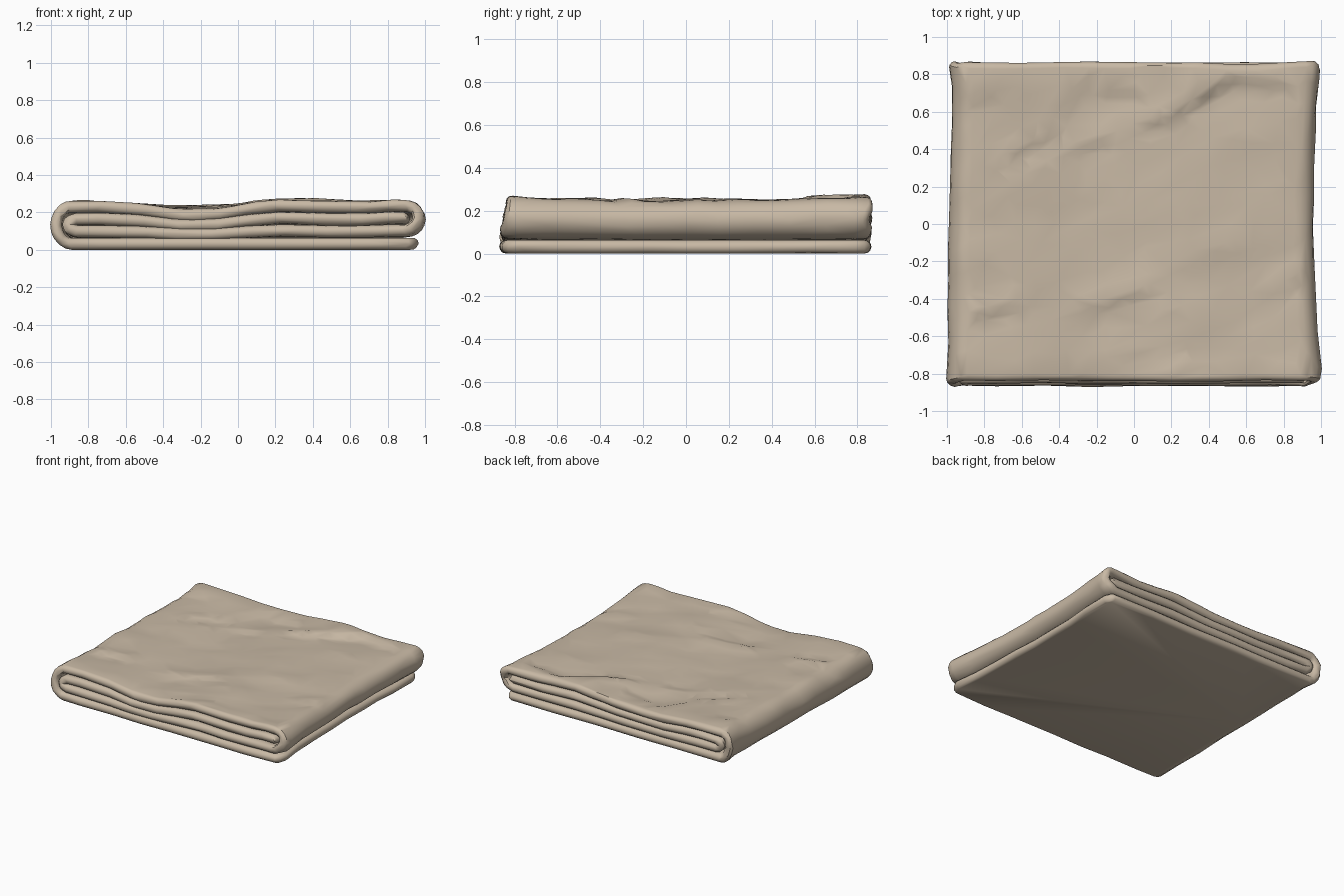
import bpy, bmesh, math
from mathutils import Vector, noise

cube = bpy.data.objects.get("Cube")
if cube:
    bpy.data.objects.remove(cube, do_unlink=True)

# Cloth colour
cloth = bpy.data.materials.new("beige_cloth")
cloth.use_nodes = True
tan = (0.58, 0.485, 0.375, 1)
cloth.diffuse_color = tan
bsdf = cloth.node_tree.nodes["Principled BSDF"]
bsdf.inputs["Base Color"].default_value = tan
bsdf.inputs["Roughness"].default_value = 0.9

HALF = 0.032    # half thickness of one layer
WIDTH = 0.862   # half width in y
FLAT, ROUND = 44, 6   # section steps along the strip and round each edge


def run(x0, x1, z, n=44):
    return [Vector((x0 + (x1 - x0) * i / n, 0, z)) for i in range(n + 1)]


def fold(cx, z0, z1, reach, n=10):
    """Half ellipse joining two layers."""
    mid, rad = (z0 + z1) / 2, (z0 - z1) / 2
    return [Vector((cx + reach * math.sin(math.pi * i / n), 0,
                    mid + rad * math.cos(math.pi * i / n))) for i in range(1, n)]


# Folding path: bottom, outer left fold, top, right fold, inner left fold
path = (run(0.93, -0.89, 0.033) + fold(-0.89, 0.033, 0.226, -0.08)
        + run(-0.89, 0.895, 0.226) + fold(0.895, 0.226, 0.098, 0.073)
        + run(0.895, -0.845, 0.098) + fold(-0.845, 0.098, 0.162, -0.06, 8)
        + run(-0.845, 0.885, 0.162))

# Diagonal creases on the top: start, end, strength
creases = [((0.08, 0.5), (0.5, 0.74), 0.021), ((0.5, 0.77), (0.85, 0.72), 0.013),
           ((-0.72, 0.32), (-0.38, 0.5), 0.015), ((-0.42, 0.54), (-0.25, 0.78), 0.014),
           ((-0.25, -0.47), (0.1, -0.36), 0.015), ((-0.85, -0.5), (-0.58, -0.44), 0.016),
           ((-0.5, 0.0), (-0.1, 0.18), 0.009), ((-0.2, 0.69), (0.05, 0.7), 0.014),
           ((0.0, -0.72), (0.45, -0.62), 0.010), ((0.78, -0.35), (0.93, -0.28), 0.012),
           ((-0.25, 0.4), (0.15, 0.56), 0.010), ((-0.95, 0.6), (-0.75, 0.72), 0.010)]


def crease_height(x, y):
    h = 0
    for a, b, k in creases:
        a, b, p = Vector(a), Vector(b), Vector((x, y))
        d = b - a
        length = d.length
        d /= length
        t = (p - a).dot(d) / length
        s = (d.x * (p.y - a.y) - d.y * (p.x - a.x)) / 0.035
        h += k * s * math.exp(-s * s / 2 - max(0, abs(t - 0.5) - 0.35) ** 2 * 30)
    return h


def top_height(x, y):
    """Broad sag and lift of the top layer."""
    v = y / WIDTH
    h = 0.018 * v ** 4 + 0.012 * x * x - 0.016
    h += 0.012 * math.exp(-((x - 0.25) / 0.25) ** 2)
    sag = math.exp(-((x + 0.25) / 0.3) ** 2)
    h -= sag * (0.018 + 0.024 * max(0, -v) ** 3)
    along, across = x * 0.9 + y * 0.45, y * 0.9 - x * 0.45
    h += 0.012 * noise.noise(Vector((along * 1.8, across * 5, 3)))
    h += 0.009 * noise.noise(Vector((along * 4, across * 9, 8)))
    return h


def drape(p, layer_z):
    """Flare the corners, shift the edges and wrinkle the cloth."""
    x, y, z = p
    v = y / WIDTH
    side = min(1, max(0, (abs(x) - 0.3) / 0.6))
    lift = min(1, max(0, (layer_z - 0.04) / 0.17))
    if x > 0:
        x -= side * 0.04 * max(0, 1 - (v - 0.1) ** 2)
        x += side * lift * 0.012 * max(0, v)
    else:
        x += side * (0.018 * (v + 1) - 0.025 * max(0, v - 0.85) / 0.15)
    # Rounded corners on the free end of the bottom layer
    x -= (1 - lift) * 0.05 * side * max(0, (abs(v) - 0.9) / 0.1) ** 2 * (x > 0)
    if y < 0:
        middle = 1 - abs(layer_z - 0.11) / 0.12
        y += min(1, -v) * (0.024 * lift - 0.012 * middle)
    y += 0.014 * noise.noise(Vector((x * 2.5, layer_z * 30, v * 2))) * abs(v)
    z += lift * top_height(x, y)
    z += max(0, (layer_z - 0.16) / 0.066) * crease_height(x, y)
    rough = noise.noise_vector(Vector((x * 4, y * 4, z * 9)))
    z += rough.z * 0.005 * lift
    x += rough.x * 0.010 * side
    return Vector((x, y, max(z, 0.001)))


def ring_section():
    """Flat strip with round edges, as (y, offset) pairs."""
    flat = WIDTH - HALF
    pts = []
    for sgn in (1, -1):
        pts += [(sgn * flat * (2 * i / FLAT - 1), -sgn) for i in range(FLAT)]
        for i in range(ROUND):
            a = math.pi * i / ROUND
            pts.append((sgn * (flat + HALF * math.sin(a)), sgn * -math.cos(a)))
    return pts


section = ring_section()
bm = bmesh.new()


def make_ring(centre, normal, layer_z):
    return [bm.verts.new(drape(centre + Vector((0, y, 0)) + normal * HALF * o, layer_z))
            for y, o in section]


# Sweep the strip along the folding path
rings = []
total = len(path)
for i, c in enumerate(path):
    tangent = (path[min(i + 1, total - 1)] - path[max(i - 1, 0)]).normalized()
    rings.append(make_ring(c, Vector((-tangent.z, 0, tangent.x)), c.z))

# Rounded hems at both ends of the path
for c, out in ((path[0], -1), (path[-1], 1)):
    for k in (1, 2, 3, 4):
        a = k * math.pi / 9
        ring = make_ring(c + Vector((HALF * math.sin(a), 0, 0)),
                         Vector((0, 0, out * math.cos(a))), c.z)
        rings.insert(0 if out < 0 else len(rings), ring)

count = len(section)
for a, b in zip(rings, rings[1:]):
    for j in range(count):
        k = (j + 1) % count
        bm.faces.new((a[j], a[k], b[k], b[j]))
far = 2 * FLAT + ROUND
for ring in (rings[0], rings[-1]):
    for j in range(FLAT):
        bm.faces.new((ring[j], ring[j + 1], ring[far - j - 1], ring[far - j]))
    bm.faces.new(ring[FLAT:FLAT + ROUND + 1])
    bm.faces.new(ring[far:] + ring[:1])
bmesh.ops.recalc_face_normals(bm, faces=bm.faces)

# Settle on the floor and centre
lo = Vector([min(v.co[i] for v in bm.verts) for i in range(3)])
hi = Vector([max(v.co[i] for v in bm.verts) for i in range(3)])
bmesh.ops.translate(bm, verts=bm.verts,
                    vec=(-(lo.x + hi.x) / 2, -(lo.y + hi.y) / 2, -lo.z))

mesh = bpy.data.meshes.new("folded_blanket")
bm.to_mesh(mesh)
bm.free()
mesh.materials.append(cloth)
blanket = bpy.data.objects.new("folded_blanket", mesh)
bpy.context.collection.objects.link(blanket)

# Uneven creased facets
bpy.ops.object.select_all(action='DESELECT')
blanket.select_set(True)
bpy.context.view_layer.objects.active = blanket
facets = blanket.modifiers.new("facets", 'DECIMATE')
facets.ratio = 0.13
bpy.ops.object.modifier_apply(modifier="facets")
bpy.ops.object.shade_smooth_by_angle(angle=math.radians(35))
